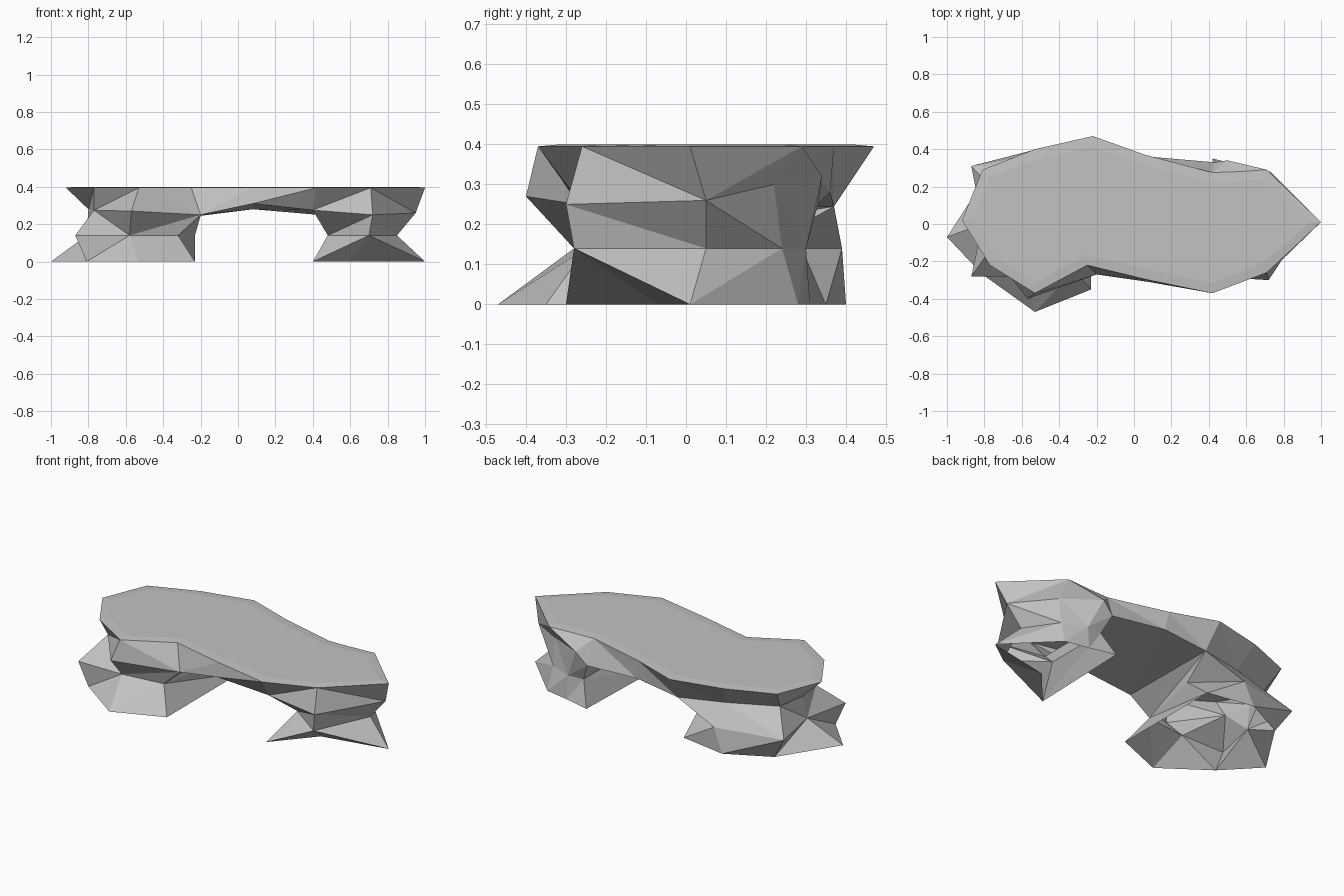
import bpy
import bmesh

old = bpy.data.objects.get("Cube")
if old:
    bpy.data.objects.remove(old, do_unlink=True)

stone = bpy.data.materials.new("grey_stone")
stone.use_nodes = True
colour = (0.54, 0.54, 0.54, 1)
stone.diffuse_color = colour
shader = next(n for n in stone.node_tree.nodes if n.type == 'BSDF_PRINCIPLED')
shader.inputs["Base Color"].default_value = colour
shader.inputs["Roughness"].default_value = 0.9

# Outline of the table top, counter-clockwise from the pointed end
RIM = [(1, .01), (.71, .29), (.56, .28), (.42, .275), (.06, .37), (-.22, .47), (-.53, .4), (-.81, .29),
       (-.92, .02), (-.77, -.22), (-.53, -.37), (-.25, -.22), (.08, -.3), (.42, -.37), (.71, -.26)]

# Matching outline where the slab meets the legs
UNDER = [(.95, .05, .26), (.72, .22, .3), (.5, .34, .32), (.43, .33, .25), (.08, .36, .28),
         (-.2, .37, .245), (-.48, .3, .26), (-.76, .19, .27), (-.8, .03, .28), (-.77, -.14, .275),
         (-.57, -.4, .27), (-.2, -.27, .25), (.08, -.31, .31), (.4, -.28, .275), (.72, -.3, .25)]

# Each leg: the underside corners it hangs from, its waist and its foot
LEFT_END = [0, 1, 2, 3, 13, 14]
LEFT_WAIST = [(.85, .05), (.72, .24), (.58, .3), (.48, .29), (.48, -.12), (.7, -.28)]
LEFT_FOOT = [(1, .01), (.73, .28), (.58, .31), (.42, .35), (.4, -.3), (.6, -.07)]

RIGHT_END = [5, 6, 7, 8, 9, 10, 11]
RIGHT_WAIST = [(-.23, .18), (-.46, .39), (-.87, .31), (-.81, 0), (-.87, -.28), (-.58, -.28), (-.32, -.25)]
RIGHT_FOOT = [(-.23, .35), (-.52, .4), (-.78, .27), (-1, -.07), (-.81, -.27), (-.53, -.47), (-.23, -.35)]

WAIST_HEIGHT = .14
TOP_HEIGHT = .4


def at_height(points, z):
    return [(x, y, z) for x, y in points]


def add_ring(bm, points):
    return [bm.verts.new(p) for p in points]


def bridge(bm, upper, lower, creases):
    """Faceted wall between two rings; each side's crease runs down or up."""
    for i, crease in enumerate(creases):
        j = (i + 1) % len(creases)
        if crease == "d":
            bm.faces.new((upper[i], lower[i], lower[j]))
            bm.faces.new((upper[i], lower[j], upper[j]))
        else:
            bm.faces.new((upper[i], lower[i], upper[j]))
            bm.faces.new((upper[j], lower[i], lower[j]))


def finish(bm, name):
    bm.normal_update()
    mesh = bpy.data.meshes.new(name)
    bm.to_mesh(mesh)
    bm.free()
    mesh.materials.append(stone)
    obj = bpy.data.objects.new(name, mesh)
    bpy.context.collection.objects.link(obj)


def make_slab():
    bm = bmesh.new()
    rim = add_ring(bm, at_height(RIM, TOP_HEIGHT - .005))
    under = add_ring(bm, UNDER)
    bridge(bm, rim, under, "udud" "dddu" "uudu" "uud")
    # Gently raised top with a worn border
    top = bm.faces.new(rim)
    bm.normal_update()
    bmesh.ops.inset_region(bm, faces=[top], thickness=.055, depth=0)
    for v in top.verts:
        v.co.z = TOP_HEIGHT
    # Underside of the span between the legs
    span = [bm.faces.new([under[i] for i in corners])
            for corners in ((3, 13, 12, 4), (4, 12, 11, 5))]
    bmesh.ops.triangulate(bm, faces=span, quad_method='SHORT_EDGE')
    finish(bm, "stone_slab")


def make_leg(name, corners, waist_points, foot_points, upper_creases, lower_creases):
    bm = bmesh.new()
    head = add_ring(bm, [UNDER[i] for i in corners])
    waist = add_ring(bm, at_height(waist_points, WAIST_HEIGHT))
    foot = add_ring(bm, at_height(foot_points, 0))
    bridge(bm, head, waist, upper_creases)
    bridge(bm, waist, foot, lower_creases)
    finish(bm, name)


make_slab()
make_leg("left_leg", LEFT_END, LEFT_WAIST, LEFT_FOOT, "dduuud", "uuudud")
make_leg("right_leg", RIGHT_END, RIGHT_WAIST, RIGHT_FOOT, "ddduduu", "uuuduud")
